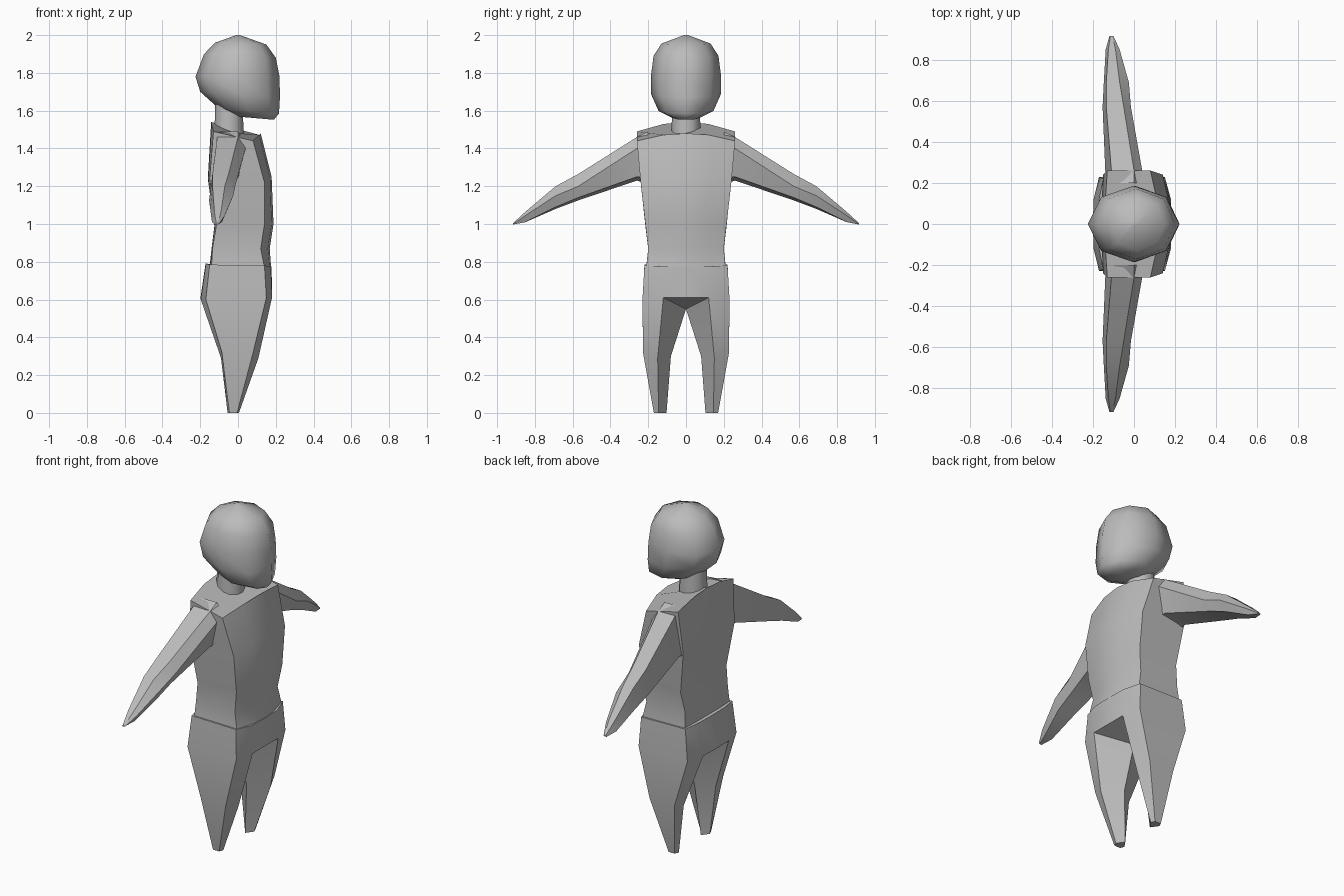
import bpy, bmesh, math

if "Cube" in bpy.data.objects:
    bpy.data.objects.remove(bpy.data.objects["Cube"])

grey = bpy.data.materials.new("plain_grey")
grey.diffuse_color = (0.5, 0.5, 0.5, 1)
grey.use_nodes = True
grey.node_tree.nodes["Principled BSDF"].inputs["Base Color"].default_value = grey.diffuse_color


def finish(name, bm, angle=30, mirror=False):
    if mirror:
        geom = bm.verts[:] + bm.edges[:] + bm.faces[:]
        bmesh.ops.mirror(bm, geom=geom, axis='Y', merge_dist=0.0005)
    bmesh.ops.recalc_face_normals(bm, faces=bm.faces)
    mesh = bpy.data.meshes.new(name)
    bm.to_mesh(mesh)
    bm.free()
    mesh.materials.append(grey)
    ob = bpy.data.objects.new(name, mesh)
    bpy.context.collection.objects.link(ob)
    bpy.ops.object.select_all(action='DESELECT')
    ob.select_set(True)
    bpy.context.view_layer.objects.active = ob
    bpy.ops.object.shade_smooth_by_angle(angle=math.radians(angle))
    return ob


def loft(name, rings, angle=30):
    """Skin closed rings of equal length and cap both ends."""
    bm = bmesh.new()
    loops = [[bm.verts.new(p) for p in ring] for ring in rings]
    n = len(loops[0])
    for a, b in zip(loops, loops[1:]):
        for i in range(n):
            j = (i + 1) % n
            bm.faces.new((a[i], a[j], b[j], b[i]))
    bm.faces.new(loops[0])
    bm.faces.new(loops[-1])
    return finish(name, bm, angle)


def oval(xb, zb, xf, zf, w, n=8):
    """Tilted oval running from a back point to a front point."""
    ring = []
    for i in range(n):
        a = 2 * math.pi * i / n
        t = (1 + math.cos(a)) / 2
        ring.append((xb + (xf - xb) * t, w * math.sin(a), zb + (zf - zb) * t))
    return ring


# Head: back x, back z, front x, front z, half width
head = [(-0.01, 2.0, 0.01, 2.0, 0.01), (-0.12, 1.96, 0.15, 1.95, 0.13),
        (-0.18, 1.90, 0.20, 1.88, 0.172), (-0.225, 1.78, 0.22, 1.78, 0.186),
        (-0.20, 1.70, 0.222, 1.67, 0.184), (-0.10, 1.61, 0.217, 1.585, 0.145),
        (-0.02, 1.57, 0.19, 1.552, 0.07)]
loft("head", [oval(*r) for r in head], 60)

# Neck
loft("neck", [oval(-0.125, 1.48, 0.03, 1.46, 0.077, 12),
              oval(-0.12, 1.66, 0.025, 1.64, 0.073, 12)], 40)


# Torso: flat sides, gently bowed front and back
def torso_ring(hw, back, front):
    (bx, bz, bmx, bmz), (fx, fz, fmx, fmz) = back, front
    ts = (-1, -0.45, 0, 0.45, 1)
    ring = []
    for t in ts:
        k = 1 - abs(t) ** 2
        ring.append((fx + (fmx - fx) * k, hw * t, fz + (fmz - fz) * k))
    for t in reversed(ts):
        k = 1 - abs(t) ** 2
        ring.append((bx + (bmx - bx) * k, hw * t, bz + (bmz - bz) * k))
    return ring


torso = [(0.21, (-0.14, 0.78, -0.15, 0.78), (0.14, 0.77, 0.175, 0.77)),
         (0.20, (-0.135, 0.87, -0.14, 0.87), (0.12, 0.87, 0.168, 0.87)),
         (0.215, (-0.115, 0.99, -0.125, 0.99), (0.14, 1.0, 0.188, 1.0)),
         (0.24, (-0.15, 1.24, -0.16, 1.24), (0.14, 1.22, 0.178, 1.25)),
         (0.26, (-0.13, 1.49, -0.142, 1.54), (0.08, 1.44, 0.12, 1.48))]
loft("torso", [torso_ring(*r) for r in torso])

# Arms: y, then (x, z) around each section
arm = [(0.20, [(-0.105, 1.49), (0.0, 1.49), (0.045, 1.43), (0.01, 1.25), (-0.14, 1.21)]),
       (0.26, [(-0.11, 1.46), (0.0, 1.46), (0.04, 1.40), (0.0, 1.25), (-0.14, 1.23)]),
       (0.57, [(-0.135, 1.265), (-0.05, 1.265), (-0.015, 1.20), (-0.04, 1.14), (-0.153, 1.125)]),
       (0.69, [(-0.135, 1.20), (-0.07, 1.20), (-0.025, 1.15), (-0.05, 1.09), (-0.147, 1.08)]),
       (0.85, [(-0.125, 1.065), (-0.09, 1.065), (-0.07, 1.045), (-0.085, 1.01), (-0.138, 1.01)]),
       (0.915, [(-0.115, 1.005), (-0.105, 1.005), (-0.10, 1.0), (-0.105, 0.997), (-0.12, 0.997)])]
for side, label in ((1, "left_arm"), (-1, "right_arm")):
    loft(label, [[(x, side * y, z) for x, z in pts] for y, pts in arm])

# Trousers: one half, mirrored across y = 0
bm = bmesh.new()


def row(*pts):
    return [bm.verts.new(p) for p in pts]


# Belt and hip rows run from front centre round the outside to back centre
belt = row((0.178, 0, 0.775), (0.174, 0.12, 0.775), (0.14, 0.22, 0.78),
           (-0.15, 0.22, 0.785), (-0.17, 0.12, 0.79), (-0.172, 0, 0.79))
hip = row((0.18, 0, 0.61), (0.18, 0.12, 0.61), (0.15, 0.23, 0.61),
          (-0.17, 0.23, 0.60), (-0.197, 0.12, 0.60), (-0.20, 0, 0.60))
crotch = bm.verts.new((0, 0, 0.55))
# Leg rows: front ridge, outer front, outer back, back ridge, inner
knee = row((0.108, 0.15, 0.29), (0.08, 0.228, 0.32), (-0.085, 0.228, 0.32),
           (-0.09, 0.15, 0.29), (0, 0.08, 0.30))
foot = row((0.005, 0.145, 0), (-0.005, 0.17, 0), (-0.045, 0.17, 0),
           (-0.055, 0.145, 0), (-0.025, 0.103, 0))
thigh = hip[1:5] + [crotch]
for i in range(5):
    j = (i + 1) % 5
    bm.faces.new((belt[i], belt[i + 1], hip[i + 1], hip[i]))
    bm.faces.new((thigh[i], thigh[j], knee[j], knee[i]))
    bm.faces.new((knee[i], knee[j], foot[j], foot[i]))
bm.faces.new((hip[0], hip[1], crotch))
bm.faces.new((hip[4], hip[5], crotch))
bm.faces.new(belt)
bm.faces.new(foot)
finish("trousers", bm, mirror=True)
